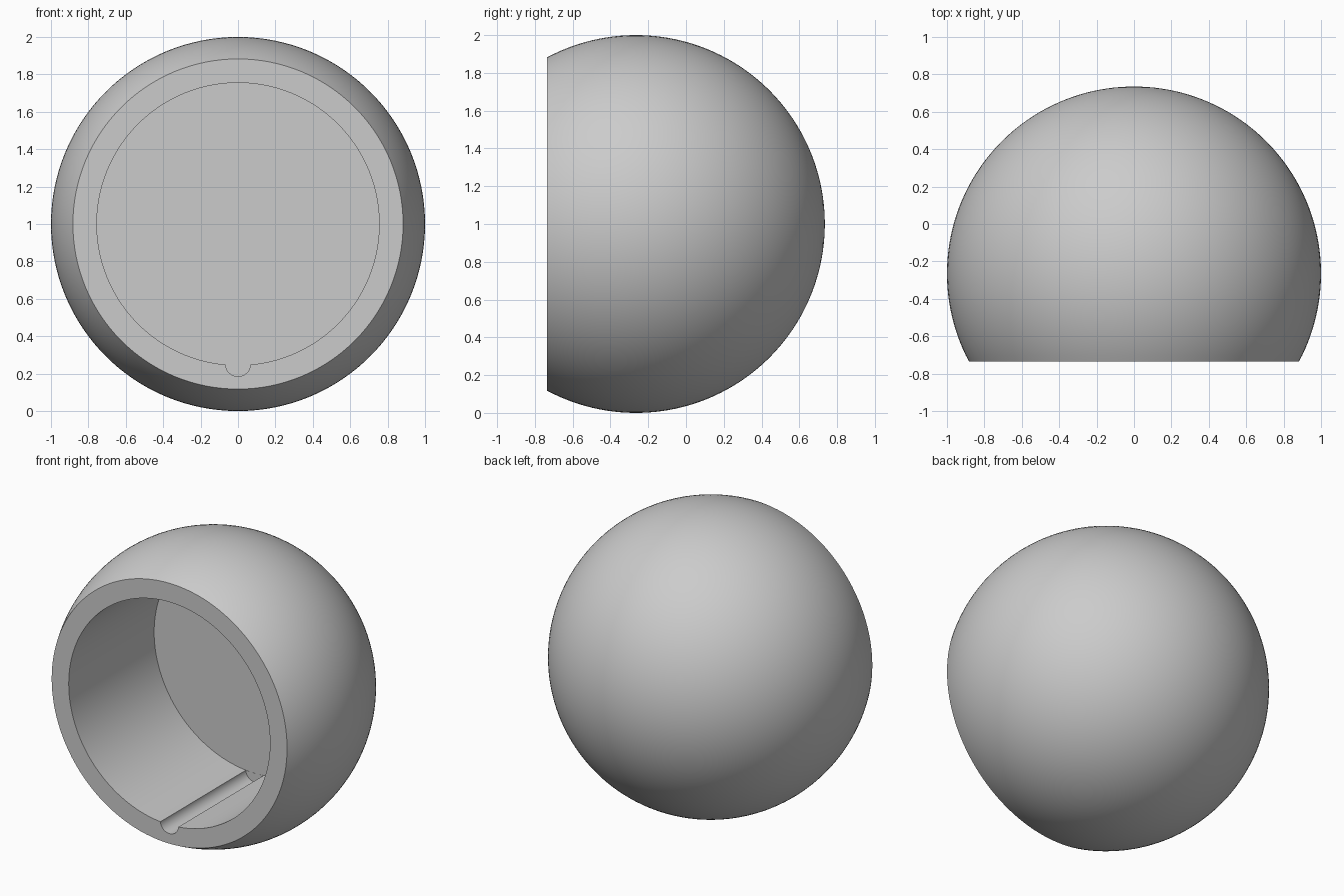
import bpy, bmesh
from math import sin, cos, pi, asin, radians
from mathutils import Matrix, Vector

cube = bpy.data.objects.get("Cube")
if cube:
    bpy.data.objects.remove(cube, do_unlink=True)

CENTRE = Vector((0, -0.265, 1))   # centre of the ball
FRONT = -0.47                     # cut plane, relative to the centre
FLOOR = 0.445                     # cavity floor, relative to the centre
BORE = 0.755                      # cavity radius
SEGMENTS = 128
ARC_STEPS = 56

grey = bpy.data.materials.new("light_grey")
grey.use_nodes = True
grey.diffuse_color = (0.6, 0.6, 0.6, 1)
grey.node_tree.nodes["Principled BSDF"].inputs["Base Color"].default_value = (0.6, 0.6, 0.6, 1)


def make_object(name, bm):
    bmesh.ops.recalc_face_normals(bm, faces=bm.faces)
    mesh = bpy.data.meshes.new(name)
    bm.to_mesh(mesh)
    bm.free()
    obj = bpy.data.objects.new(name, mesh)
    bpy.context.collection.objects.link(obj)
    mesh.materials.append(grey)
    return obj


# Hollow ball: (radius, depth) profile turned about the front-back axis
start = asin(FRONT)
profile = [(0, 1)]
for i in range(1, ARC_STEPS + 1):
    a = pi / 2 + (start - pi / 2) * i / ARC_STEPS
    profile.append((cos(a), sin(a)))
profile += [(BORE, FRONT), (BORE, 0), (BORE, FLOOR), (0, FLOOR)]

bm = bmesh.new()
verts = [bm.verts.new(CENTRE + Vector((r, y, 0))) for r, y in profile]
edges = [bm.edges.new(pair) for pair in zip(verts, verts[1:])]
bmesh.ops.spin(bm, geom=verts + edges, cent=CENTRE, axis=(0, 1, 0),
               angle=2 * pi, steps=SEGMENTS)
bmesh.ops.remove_doubles(bm, verts=bm.verts, dist=0.0001)
shell = make_object("hollow_ball", bm)

# Round keyway along the bottom of the cavity
length = FLOOR - FRONT + 0.1
bm = bmesh.new()
place = (Matrix.Translation(CENTRE + Vector((0, FLOOR - 0.001 - length / 2, -0.748)))
         @ Matrix.Rotation(pi / 2, 4, "X"))
bmesh.ops.create_cone(bm, cap_ends=True, segments=48, radius1=0.067, radius2=0.067,
                      depth=length, matrix=place)
cutter = make_object("keyway_cutter", bm)
cutter.hide_render = True

cut = shell.modifiers.new("keyway", "BOOLEAN")
cut.operation = "DIFFERENCE"
cut.solver = "EXACT"
cut.object = cutter

bpy.ops.object.select_all(action="DESELECT")
shell.select_set(True)
bpy.context.view_layer.objects.active = shell
bpy.ops.object.modifier_apply(modifier=cut.name)
bpy.data.objects.remove(cutter, do_unlink=True)
bpy.ops.object.shade_smooth_by_angle(angle=radians(30))
